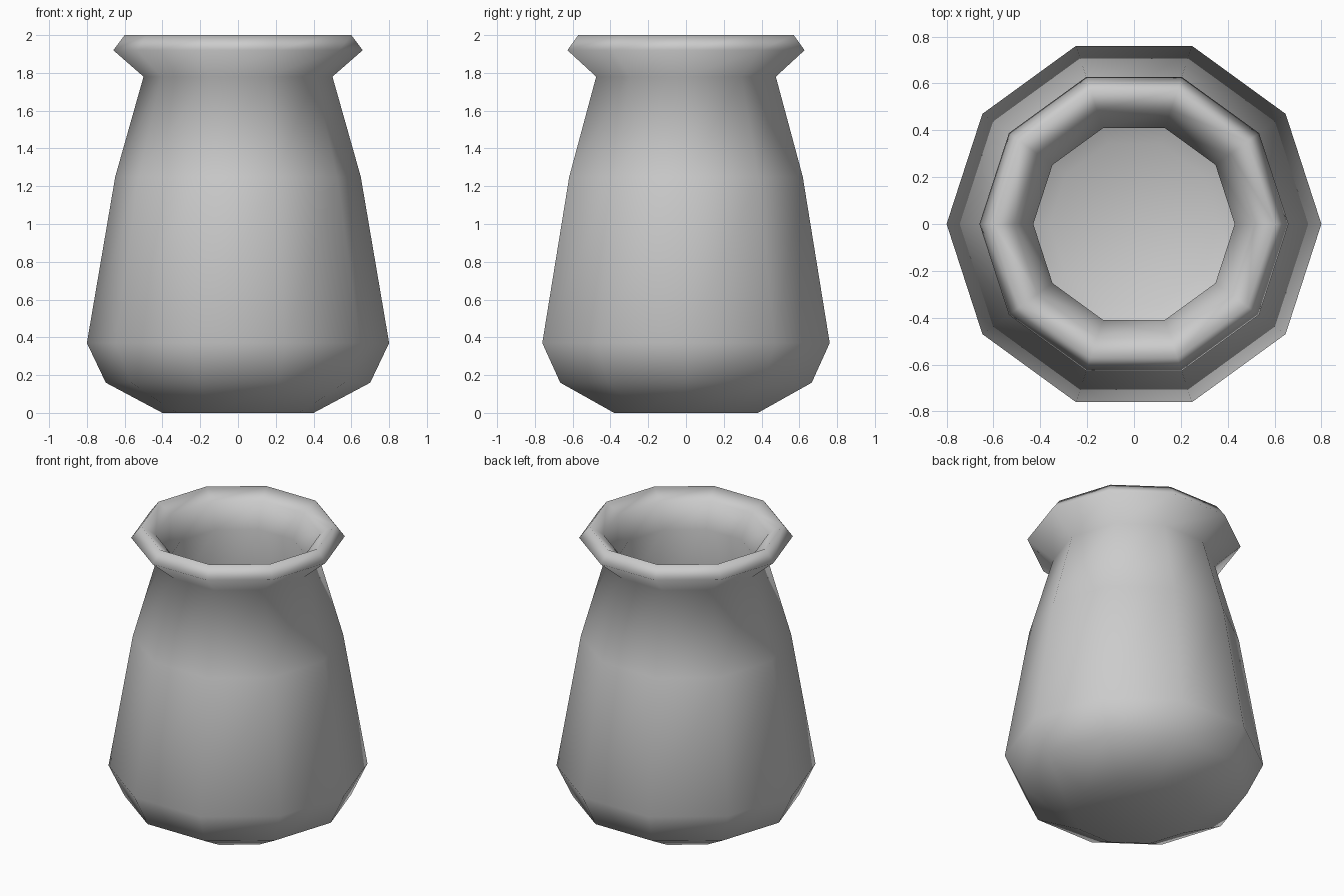
import bpy
import bmesh
import math

cube = bpy.data.objects.get("Cube")
if cube:
    bpy.data.objects.remove(cube, do_unlink=True)

SIDES = 10


def make_material(name, color):
    mat = bpy.data.materials.new(name)
    mat.use_nodes = True
    mat.diffuse_color = color
    mat.node_tree.nodes["Principled BSDF"].inputs["Base Color"].default_value = color
    return mat


def lathe(name, profile, mat):
    """Spin an (radius, height) profile around z into a smooth-shaded solid."""
    bm = bmesh.new()
    verts = [bm.verts.new((r, 0, z)) for r, z in profile]
    edges = [bm.edges.new(pair) for pair in zip(verts, verts[1:])]
    bmesh.ops.spin(bm, geom=verts + edges, cent=(0, 0, 0), axis=(0, 0, 1),
                   angle=math.tau, steps=SIDES)
    bmesh.ops.remove_doubles(bm, verts=bm.verts, dist=0.0005)
    bmesh.ops.recalc_face_normals(bm, faces=bm.faces)
    for face in bm.faces:
        face.smooth = True
    mesh = bpy.data.meshes.new(name)
    bm.to_mesh(mesh)
    bm.free()
    mesh.materials.append(mat)
    obj = bpy.data.objects.new(name, mesh)
    bpy.context.collection.objects.link(obj)
    return obj


# Outside wall: base, rounded foot, tapering body, pinched neck
outside = [(0, 0), (0.40, 0), (0.70, 0.16), (0.80, 0.37), (0.65, 1.25), (0.50, 1.78)]
# Flared lip
lip = [(0.66, 1.92), (0.60, 2.0), (0.51, 1.94)]
# Inside wall: neck, hollow body, floor
inside = [(0.43, 1.78), (0.58, 1.23), (0.72, 0.40), (0.64, 0.23), (0.36, 0.08), (0, 0.08)]

clay = make_material("grey clay", (0.6, 0.6, 0.6, 1))
lathe("pot", outside + lip + inside, clay)
